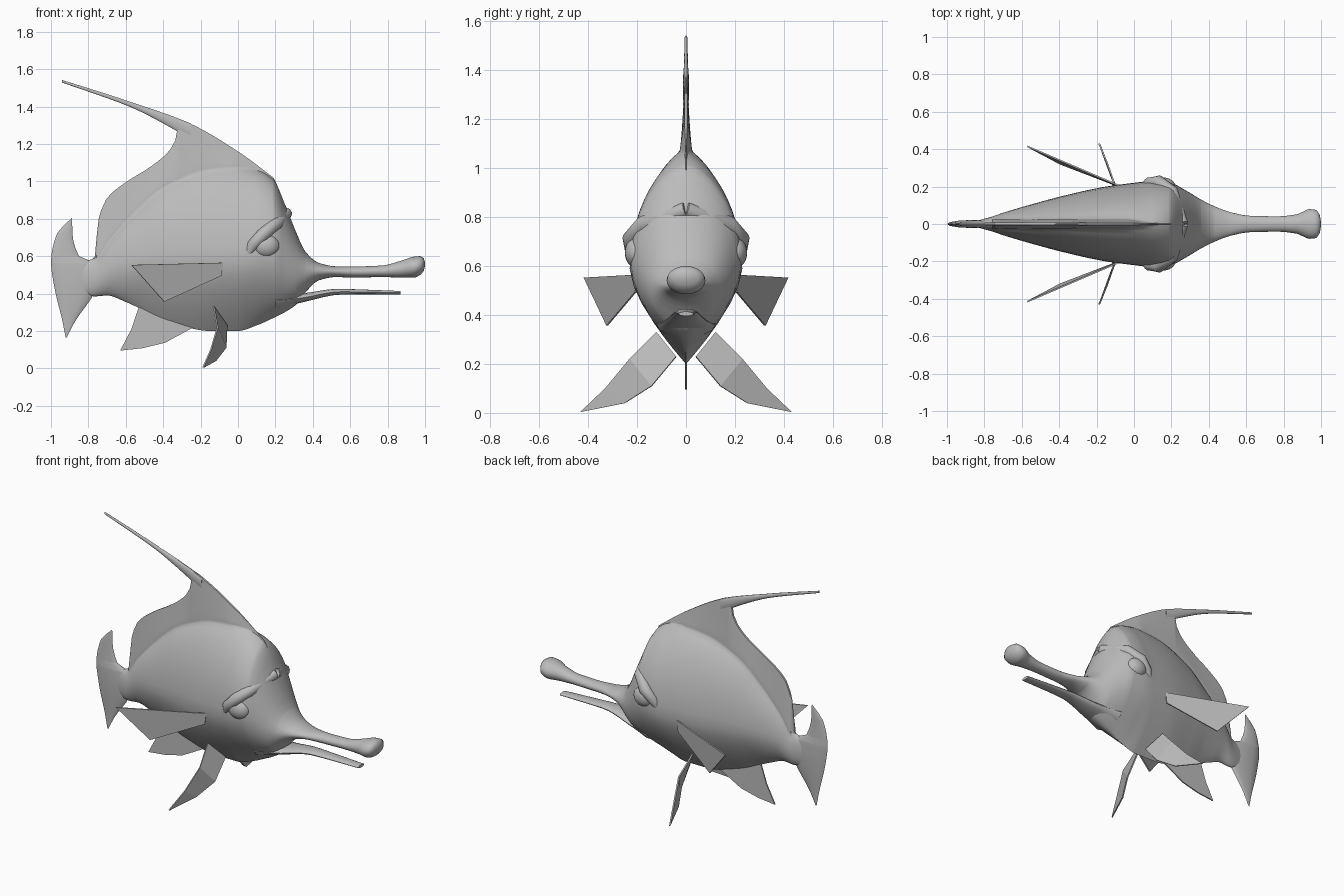
import bpy, bmesh, math
from mathutils import Vector

if "Cube" in bpy.data.objects:
    bpy.data.objects.remove(bpy.data.objects["Cube"])

skin = bpy.data.materials.new("grey_skin")
skin.diffuse_color = (0.5, 0.5, 0.5, 1)
skin.use_nodes = True
skin.node_tree.nodes["Principled BSDF"].inputs["Base Color"].default_value = skin.diffuse_color


def finish(name, bm, angle=40):
    bmesh.ops.remove_doubles(bm, verts=bm.verts, dist=0.0008)
    bmesh.ops.recalc_face_normals(bm, faces=bm.faces)
    mesh = bpy.data.meshes.new(name)
    bm.to_mesh(mesh)
    bm.free()
    mesh.materials.append(skin)
    ob = bpy.data.objects.new(name, mesh)
    bpy.context.collection.objects.link(ob)
    bpy.ops.object.select_all(action='DESELECT')
    ob.select_set(True)
    bpy.context.view_layer.objects.active = ob
    if angle:
        bpy.ops.object.shade_smooth_by_angle(angle=math.radians(angle))
    return ob


def loft(name, rings, angle=40):
    """Skin closed rings of equal point count and cap both ends."""
    bm = bmesh.new()
    rows = [[bm.verts.new(p) for p in r] for r in rings]
    n = len(rows[0])
    for a, b in zip(rows, rows[1:]):
        for i in range(n):
            j = (i + 1) % n
            bm.faces.new((a[i], a[j], b[j], b[i]))
    bm.faces.new(rows[0])
    bm.faces.new(rows[-1][::-1])
    return finish(name, bm, angle)


def smooth_at(rows, x):
    """Monotone smooth interpolation of a table along its first column."""
    x = min(max(x, rows[0][0]), rows[-1][0])
    i = max(k for k in range(len(rows) - 1) if rows[k][0] <= x)
    a, b = rows[i], rows[i + 1]
    h = b[0] - a[0]
    t = (x - a[0]) / h

    def slope(k, c):
        d = [(q[c] - p[c]) / (q[0] - p[0]) for p, q in zip(rows, rows[1:])][max(0, k - 1):k + 1]
        p, q = d[0], d[-1]
        return 2 * p * q / (p + q) if p * q > 0 else 0
    return [x] + [(1 + 2 * t) * (1 - t) ** 2 * a[c] + t * (1 - t) ** 2 * h * slope(i, c)
                  + t * t * (3 - 2 * t) * b[c] + t * t * (t - 1) * h * slope(i + 1, c)
                  for c in range(1, len(a))]


def samples(rows, step):
    lo, hi = rows[0][0], rows[-1][0]
    n = math.ceil((hi - lo) / step)
    return sorted({r[0] for r in rows} | {round(lo + (hi - lo) * i / n, 4) for i in range(n)})


def oval(c, ry, rz, n=14):
    return [(c[0], c[1] + ry * math.cos(2 * math.pi * i / n),
             c[2] + rz * math.sin(2 * math.pi * i / n)) for i in range(n)]


# Body and snout: x, bottom, back, half width
trunk = [(-.88, .42, .56, .008), (-.765, .385, .59, .038), (-.70, .39, .68, .06),
         (-.60, .355, .80, .09), (-.38, .255, .99, .15), (-.15, .20, 1.07, .20),
         (0, .20, 1.08, .22), (.10, .23, 1.06, .23), (.19, .27, 1.01, .225),
         (.25, .30, .88, .195), (.31, .34, .73, .16), (.36, .405, .625, .13),
         (.43, .47, .565, .095), (.52, .488, .546, .062), (.62, .486, .545, .044),
         (.77, .488, .55, .041), (.87, .486, .575, .052), (.94, .485, .597, .079),
         (.975, .50, .60, .075), (.993, .52, .59, .05), (1.0, .55, .565, .01)]
# Dorsal fin outline: x, top
crest = [(-.765, .60), (-.745, .80), (-.70, .91), (-.60, .995), (-.48, 1.07), (-.38, 1.15),
         (-.335, 1.22), (-.315, 1.33), (-.27, 1.315), (0, 1.16), (.19, 1.02)]


def body_ring(x):
    """Keel below, rounded back, thin fin on top; turns oval towards both ends."""
    x, zb, zt, w = smooth_at(trunk, x)
    rnd = min(1, max(0, (x - .05) / .3, (-.5 - x) / .3))
    fin = max(zt, smooth_at(crest, x)[1]) if -.765 <= x <= .19 else zt
    zm = zb + (zt - zb) * (.42 + .08 * rnd)
    half = []
    for i in range(9):
        c = math.cos(math.pi / 2 * i / 8)
        half.append((w * (1 - c ** (1.5 + .5 * rnd)) ** (1 - .5 * rnd), zm - (zm - zb) * c))
    fw = min(.025, .25 * (fin - zt), w * .6)
    for i in range(1, 13):
        u = math.sin(math.pi / 2 * i / 12)
        half.append((max(fw, w * max(0, 1 - u * u) ** (.7 - .2 * rnd)), zm + (zt - zm) * u))
    for i in range(1, 6):
        half.append((fw * (1 - .75 * i / 5), zt + (fin - zt) * i / 5))
    half.append((0, fin))
    return [(x, y, z) for y, z in half] + [(x, -y, z) for y, z in half[-2:0:-1]]


xs = sorted(set(samples(trunk, .025)) | {r[0] for r in crest})
loft("body", [body_ring(x) for x in xs], 50)

# Lower jaw: x, centre height, half width, half height
jaw = [(.20, .36, .12, .05), (.33, .375, .085, .026), (.55, .41, .045, .016),
       (.87, .405, .03, .009)]
loft("lower_jaw", [oval((x, 0, z), ry, rz)
                   for x, z, ry, rz in (smooth_at(jaw, x) for x in samples(jaw, .04))])

# Dorsal streamer: x, centre height, half height
streamer = [(-.94, 1.535, .007), (-.58, 1.413, .014), (-.35, 1.315, .034), (-.25, 1.265, .045)]
loft("dorsal_streamer", [oval((x, 0, z), min(.012, .002 + .5 * rz), rz)
                         for x, z, rz in (smooth_at(streamer, x) for x in samples(streamer, .05))])

# Tail fin: height, rear x, front x; thickness follows its breadth
tail = [(.165, -.922, -.915), (.25, -.938, -.872), (.40, -.975, -.77), (.48, -.99, -.74),
        (.56, -1.0, -.76), (.60, -.998, -.85), (.72, -.968, -.885), (.803, -.89, -.887)]
loft("tail_fin", [[((a + b) / 2 + (b - a) / 2 * math.cos(k * math.pi / 6),
                    (b - a) * .085 * math.sin(k * math.pi / 6), z) for k in range(12)]
                  for z, a, b in (smooth_at(tail, z) for z in samples(tail, .04))])


def fin_plate(name, upper, lower, side=1):
    """Thin plate skinned between two edges."""
    bm = bmesh.new()
    a, b = [[bm.verts.new((x, y * side, z)) for x, y, z in e] for e in (upper, lower)]
    for i in range(len(a) - 1):
        bm.faces.new((a[i], a[i + 1], b[i + 1], b[i]))
    mod = finish(name, bm, 0).modifiers.new("thickness", 'SOLIDIFY')
    mod.thickness, mod.offset = .008, 0


# Anal fin
fin_plate("anal_fin", [(-.52, 0, .36), (-.57, 0, .21), (-.63, 0, .095)],
          [(-.20, 0, .24), (-.39, 0, .137), (-.51, 0, .108)])

# Eyelid and brow ridge, from behind the eye up to the forehead: x, y, z, radius
ridge = [(.05, .20, .60, .018), (.08, .217, .66, .032), (.13, .225, .71, .036),
         (.20, .175, .77, .036), (.258, 0, .83, .032)]

for side, label in ((1, "left"), (-1, "right")):
    # Pectoral fin
    fin_plate(label + "_pectoral_fin", [(-.08, .205, .565), (-.57, .415, .553)],
              [(-.09, .205, .495), (-.395, .322, .357)], side)
    # Pelvic fin
    fin_plate(label + "_pelvic_fin",
              [(-.13, .12, .33), (-.11, .23, .22), (-.145, .33, .10), (-.187, .43, .005)],
              [(-.06, .04, .23), (-.065, .14, .11), (-.12, .25, .04), (-.185, .428, .004)], side)
    # Eye
    bm = bmesh.new()
    bmesh.ops.create_uvsphere(bm, u_segments=24, v_segments=14, radius=1)
    for v in bm.verts:
        v.co = Vector((.15 + .072 * v.co.x, side * (.20 + .05 * v.co.y), .655 + .064 * v.co.z))
    finish(label + "_eye", bm)
    # Brow
    path = [Vector(r[:3]) for r in ridge]
    rings = []
    for i, r in enumerate(ridge):
        t = (path[min(i + 1, len(path) - 1)] - path[max(i - 1, 0)]).normalized()
        u = t.cross(Vector((1, 1, 0))).normalized()
        v = t.cross(u)
        pts = [path[i] + r[3] * (u * math.cos(k * math.pi / 6) + v * math.sin(k * math.pi / 6))
               for k in range(12)]
        rings.append([(p.x, p.y * side, p.z) for p in pts])
    loft(label + "_brow", rings)
